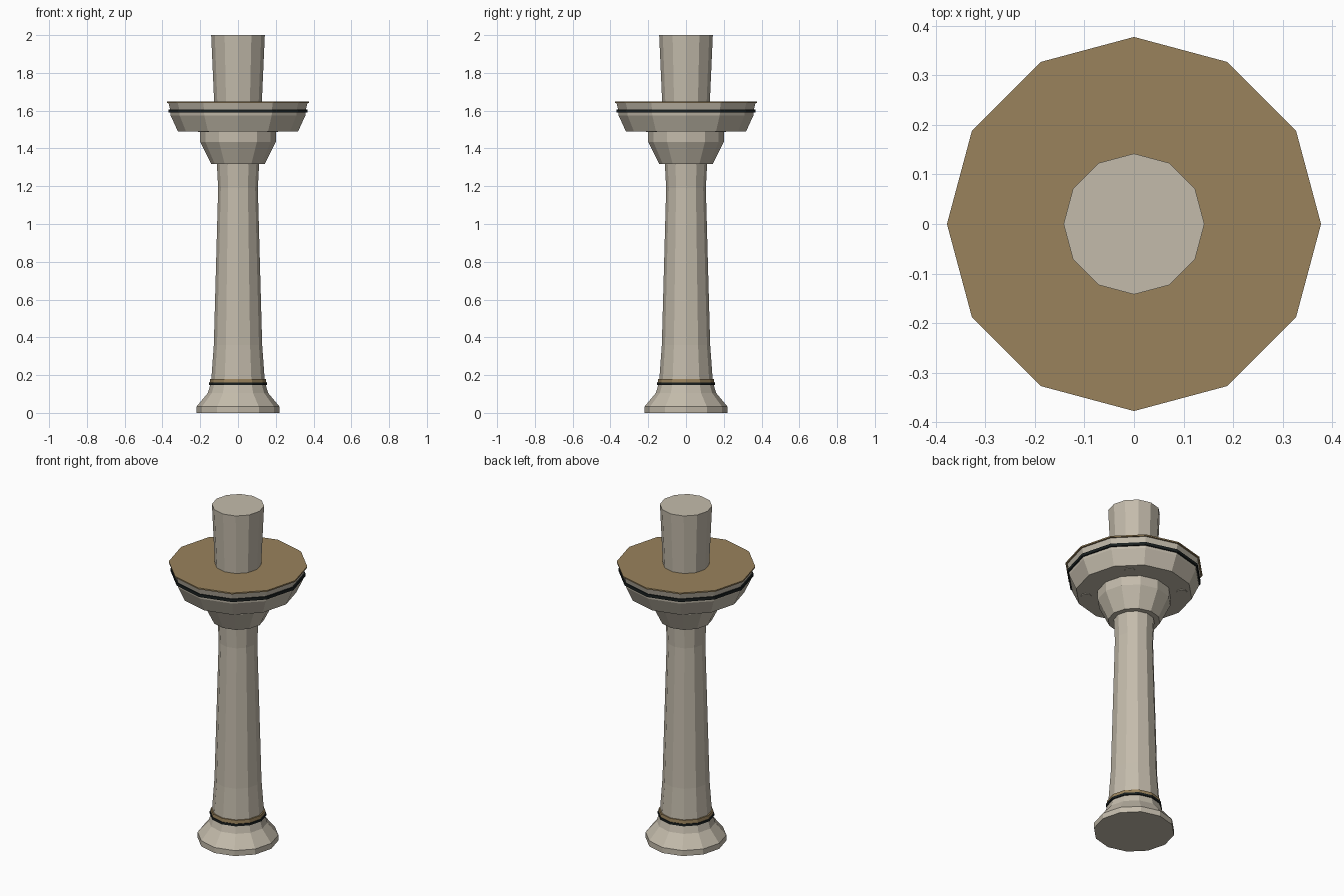
import bpy, bmesh, math

if "Cube" in bpy.data.objects:
    bpy.data.objects.remove(bpy.data.objects["Cube"])

SIDES = 12


def material(name, rgb):
    m = bpy.data.materials.new(name)
    m.diffuse_color = (*rgb, 1.0)
    m.use_nodes = True
    m.node_tree.nodes["Principled BSDF"].inputs["Base Color"].default_value = m.diffuse_color
    return m


STONE = material("pale stone", (0.55, 0.50, 0.41))
BRONZE = material("bronze brown", (0.32, 0.225, 0.107))
BLACK = material("black trim", (0.01, 0.014, 0.014))


def lathe(name, profile, mat, sides=SIDES, center=(0, 0)):
    """Closed faceted solid turned from (radius, height) points, bottom to top."""
    bm = bmesh.new()
    rings = []
    for r, z in profile:
        rings.append([bm.verts.new((center[0] + r * math.cos(math.tau * i / sides),
                                    center[1] + r * math.sin(math.tau * i / sides), z))
                      for i in range(sides)])
    for low, high in zip(rings, rings[1:]):
        for i in range(sides):
            j = (i + 1) % sides
            bm.faces.new((low[i], low[j], high[j], high[i]))
    bm.faces.new(rings[0][::-1])
    bm.faces.new(rings[-1])
    mesh = bpy.data.meshes.new(name)
    bm.to_mesh(mesh)
    bm.free()
    mesh.materials.append(mat)
    obj = bpy.data.objects.new(name, mesh)
    bpy.context.collection.objects.link(obj)
    return obj


# Flared foot with its trim rings
lathe("foot", [(0.22, 0), (0.22, 0.033), (0.16, 0.105), (0.146, 0.15)], STONE)
lathe("foot_black_ring", [(0.154, 0.147), (0.154, 0.16)], BLACK)
lathe("foot_bronze_ring", [(0.15, 0.16), (0.148, 0.18)], BRONZE)

# Tapered shaft
lathe("shaft", [(0.142, 0.15), (0.141, 0.18), (0.128, 0.36), (0.105, 1.19),
                (0.112, 1.32)], STONE)

# Capital under the platform
lathe("capital", [(0.142, 1.318), (0.2, 1.435), (0.2, 1.492)], STONE)

# Platform dish, trim ring and deck
lathe("platform", [(0.318, 1.49), (0.357, 1.575), (0.36, 1.61), (0.368, 1.64)], STONE)
lathe("platform_black_ring", [(0.367, 1.589), (0.367, 1.606)], BLACK)
lathe("deck", [(0.377, 1.64), (0.377, 1.648)], BRONZE)

# Small round bosses on the platform underside
for k in range(4):
    a = math.radians(45 + 90 * k)
    lathe(f"underside_boss_{k + 1}", [(0.029, 1.486), (0.029, 1.495)], STONE, 8,
          (0.26 * math.cos(a), 0.26 * math.sin(a)))

# Upper column, widening toward the top
lathe("upper_column", [(0.126, 1.64), (0.142, 2.0)], STONE)
